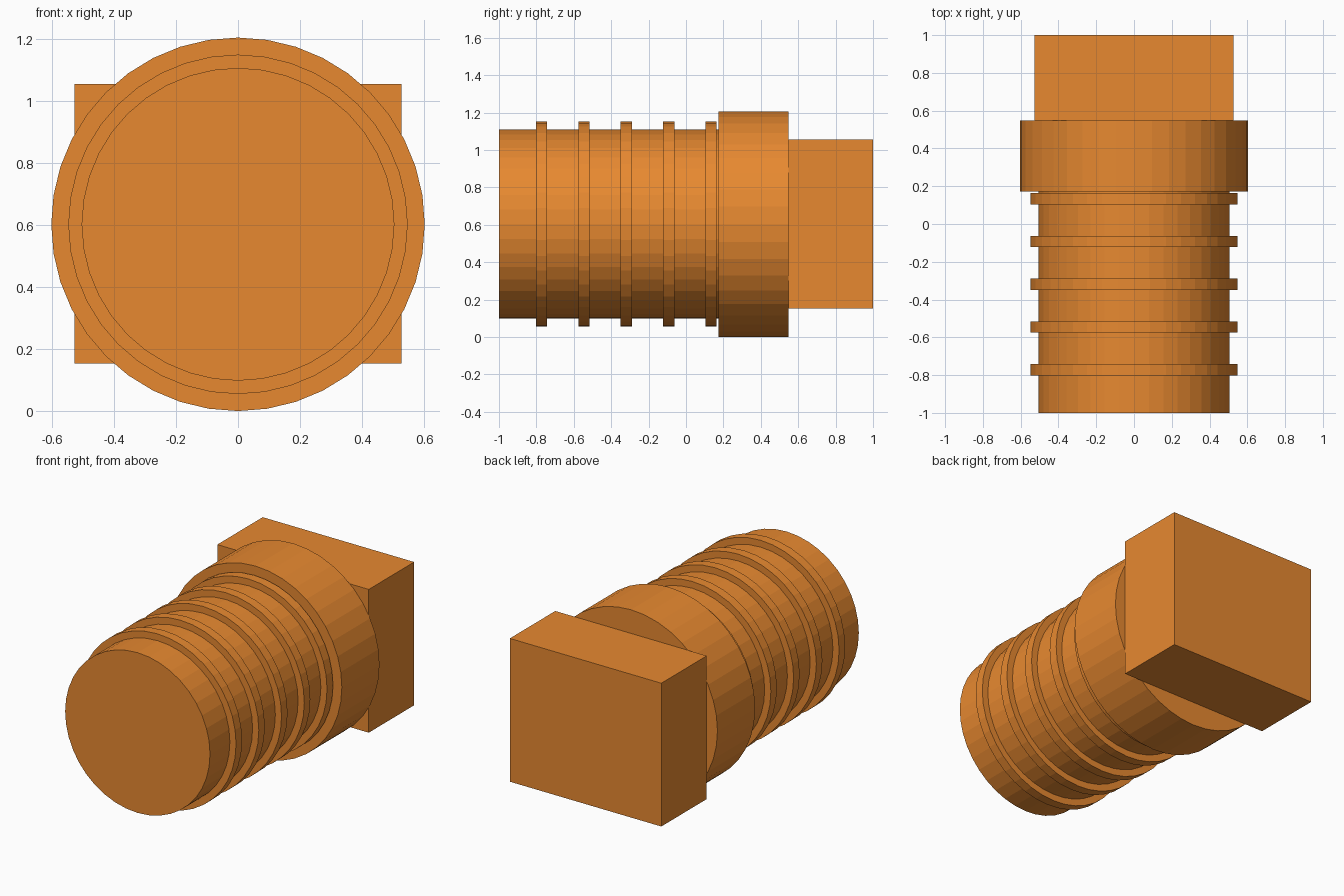
import bpy
import math

if "Cube" in bpy.data.objects:
    bpy.data.objects.remove(bpy.data.objects["Cube"])

AXIS_Z = 0.603   # height of the long axis
SIDES = 40

mat = bpy.data.materials.new("orange")
mat.diffuse_color = (0.8, 0.25, 0.03, 1)
mat.use_nodes = True
mat.node_tree.nodes["Principled BSDF"].inputs["Base Color"].default_value = mat.diffuse_color


def finish(name):
    ob = bpy.context.object
    ob.name = name
    ob.data.materials.append(mat)
    return ob


def disc(name, radius, y0, y1):
    """Flat-faceted cylinder along y, with a vertex at the top."""
    bpy.ops.mesh.primitive_cylinder_add(
        vertices=SIDES, radius=radius, depth=y1 - y0,
        location=(0, (y0 + y1) / 2, AXIS_Z), rotation=(math.pi / 2, 0, 0))
    return finish(name)


# Round shaft and wide collar
disc("shaft", 0.505, -1.0, 0.18)
disc("collar", 0.603, 0.173, 0.548)

# Evenly spaced ribs around the shaft
for i in range(5):
    y = -0.772 + 0.2265 * i
    disc(f"rib_{i + 1}", 0.548, y - 0.03, y + 0.03)

# Rectangular block at the back
bpy.ops.mesh.primitive_cube_add(size=1, location=(0, 0.774, 0.605))
bpy.context.object.scale = (1.056, 0.452, 0.903)
bpy.ops.object.transform_apply(location=False, rotation=False, scale=True)
finish("end_block")
